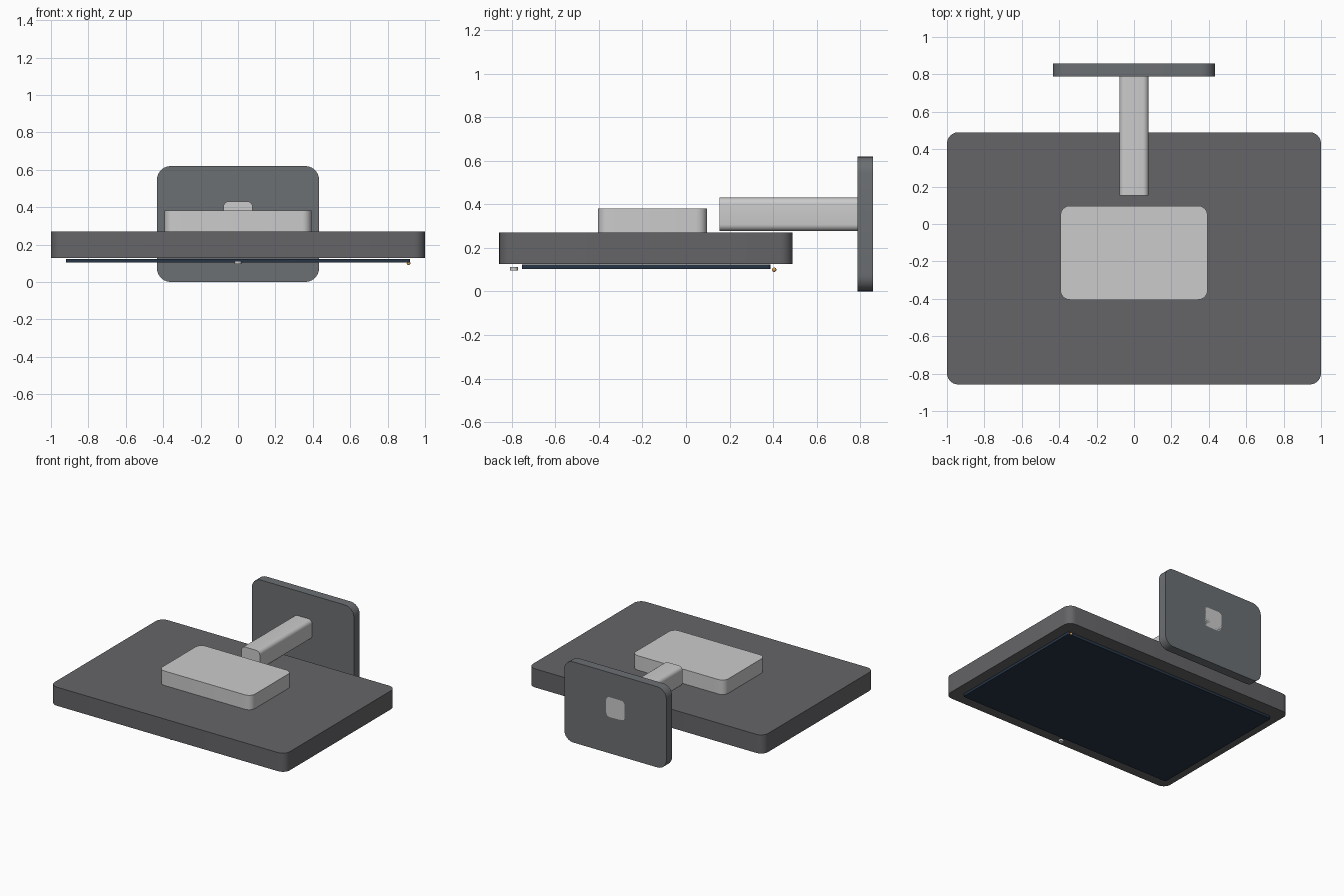
import bpy, bmesh, math
from mathutils import Vector

if "Cube" in bpy.data.objects:
    bpy.data.objects.remove(bpy.data.objects["Cube"])


def paint(obj, name, rgb):
    mat = bpy.data.materials.new(name)
    mat.diffuse_color = (*rgb, 1)
    mat.use_nodes = True
    mat.node_tree.nodes["Principled BSDF"].inputs["Base Color"].default_value = mat.diffuse_color
    obj.data.materials.append(mat)


def smooth(obj):
    bpy.ops.object.select_all(action='DESELECT')
    obj.select_set(True)
    bpy.context.view_layer.objects.active = obj
    bpy.ops.object.shade_smooth_by_angle(angle=math.radians(35))


def rounded_slab(name, lo, hi, axis, radius, segments=6):
    """Box from lo to hi whose edges along one axis are rounded."""
    lo, hi = Vector(lo), Vector(hi)
    bm = bmesh.new()
    bmesh.ops.create_cube(bm, size=1)
    for v in bm.verts:
        v.co = (lo + hi) / 2 + v.co * (hi - lo)
    edges = [e for e in bm.edges
             if abs((e.verts[0].co - e.verts[1].co).normalized()[axis]) > 0.9]
    bmesh.ops.bevel(bm, geom=edges, offset=radius, segments=segments,
                    profile=0.5, affect='EDGES')
    mesh = bpy.data.meshes.new(name)
    bm.to_mesh(mesh)
    bm.free()
    obj = bpy.data.objects.new(name, mesh)
    bpy.context.collection.objects.link(obj)
    smooth(obj)
    return obj


X, Y, Z = range(3)

# Main panel lying face down, with its rear housing
body = rounded_slab("monitor_body", (-1, -0.858, 0.127), (1, 0.49, 0.27), Z, 0.06)
paint(body, "dark_grey", (0.13, 0.13, 0.14))
rounded_slab("rear_housing", (-0.393, -0.405, 0.27), (0.393, 0.097, 0.381), Z, 0.05)

# Stand: neck and foot plate
rounded_slab("stand_neck", (-0.078, 0.153, 0.278), (0.078, 0.858, 0.431), Y, 0.03)
foot = rounded_slab("stand_foot", (-0.434, 0.788, 0), (0.434, 0.858, 0.62), Y, 0.075)
paint(foot, "foot_grey", (0.15, 0.16, 0.17))

# Screen under the panel
screen = rounded_slab("screen", (-0.92, -0.754, 0.104), (0.92, 0.387, 0.124), Z, 0.012, 3)
paint(screen, "screen_navy", (0.02, 0.035, 0.06))

# Camera lens on the upper bezel
bpy.ops.mesh.primitive_cylinder_add(vertices=24, radius=0.019, depth=0.016,
                                    location=(0, -0.79, 0.104))
lens = bpy.context.object
lens.name = "camera_lens"
smooth(lens)

# Power light in the bezel corner
bpy.ops.mesh.primitive_uv_sphere_add(segments=16, ring_count=8, radius=0.01,
                                     location=(0.912, 0.405, 0.1))
light = bpy.context.object
light.name = "power_light"
smooth(light)
paint(light, "amber", (0.8, 0.4, 0.1))
